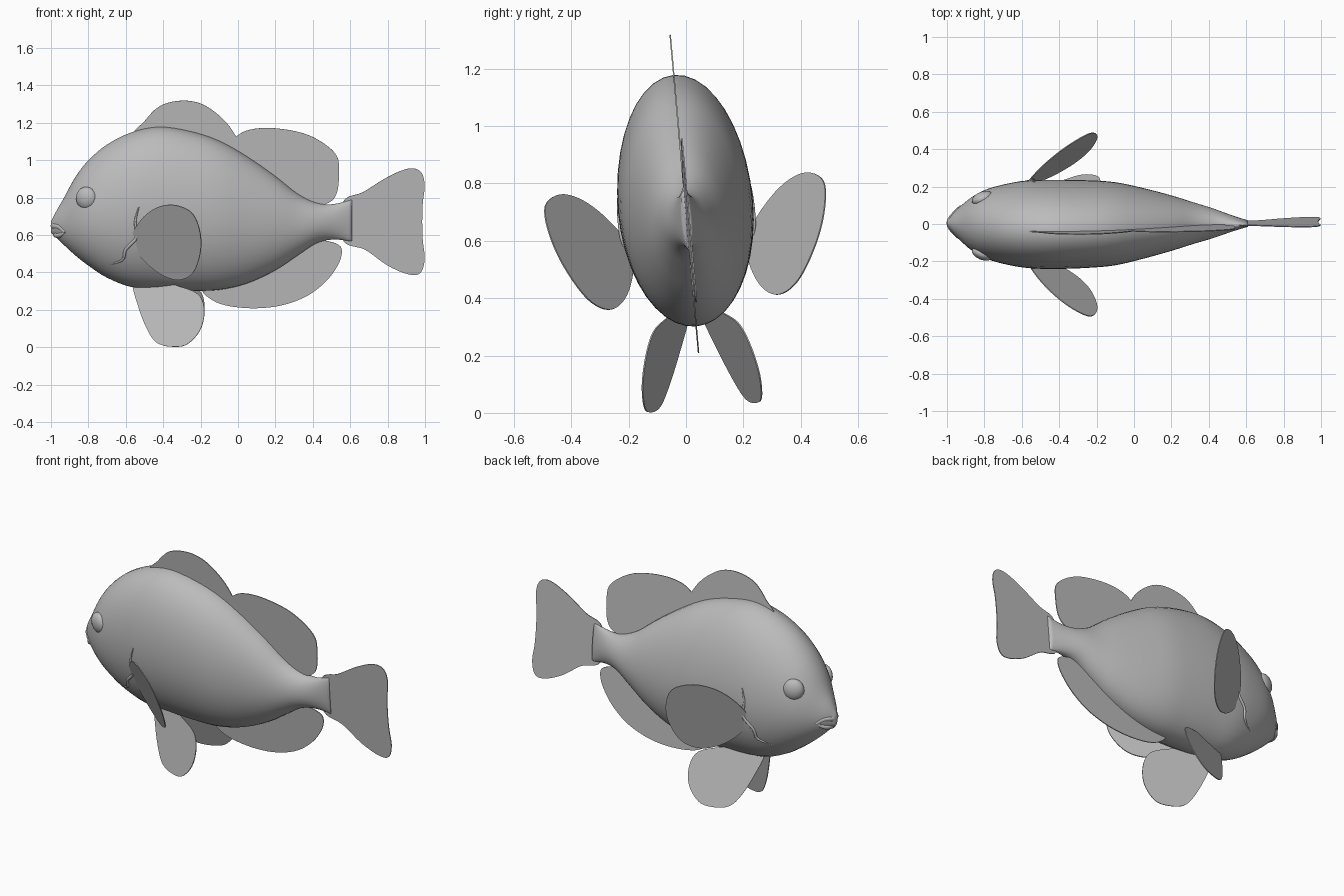
import bpy, bmesh, math
from mathutils import Matrix, Vector

cube = bpy.data.objects.get("Cube")
if cube:
    bpy.data.objects.remove(cube)

# One plain grey for every part
grey = bpy.data.materials.new("plain grey")
grey.use_nodes = True
tone = (0.5, 0.5, 0.5, 1)
grey.diffuse_color = tone
grey.node_tree.nodes["Principled BSDF"].inputs["Base Color"].default_value = tone

# The whole fish leans slightly about its long axis
LEAN = (Matrix.Translation((0, 0, 0.7)) @ Matrix.Rotation(math.radians(5.1), 4, 'X')
        @ Matrix.Translation((0, 0, -0.7)))


def spline(points, steps, closed=False):
    """Smooth path through the points."""
    pts = [Vector(p) for p in points]
    n = len(pts)
    pick = (lambda i: pts[i % n]) if closed else (lambda i: pts[max(0, min(n - 1, i))])
    path = []
    for i in range(n if closed else n - 1):
        a, b, c, d = (pick(i + k) for k in (-1, 0, 1, 2))
        for s in range(steps):
            t = s / steps
            path.append(0.5 * (2 * b + (c - a) * t + (2 * a - 5 * b + 4 * c - d) * t ** 2
                               + (3 * b - a - 3 * c + d) * t ** 3))
    if not closed:
        path.append(pts[-1])
    return path


def add_object(name, data):
    obj = bpy.data.objects.new(name, data)
    bpy.context.collection.objects.link(obj)
    data.materials.append(grey)
    obj.matrix_world = LEAN
    return obj


def finish(name, bm, smooth=True):
    bmesh.ops.recalc_face_normals(bm, faces=bm.faces)
    for face in bm.faces:
        face.smooth = smooth
    mesh = bpy.data.meshes.new(name)
    bm.to_mesh(mesh)
    bm.free()
    return add_object(name, mesh)


# Body stations: x, top, bottom, half width
STATIONS = spline([
    (-1, .67, .61, .012), (-.97, .73, .585, .05), (-.93, .80, .545, .09),
    (-.87, .91, .49, .14), (-.8, 1, .435, .18), (-.7, 1.085, .37, .21),
    (-.57, 1.15, .32, .232), (-.42, 1.18, .307, .236), (-.25, 1.155, .3, .232),
    (-.1, 1.105, .305, .22), (.05, 1.02, .34, .187), (.2, .915, .41, .147),
    (.32, .82, .49, .11), (.42, .772, .555, .08), (.51, .765, .575, .048),
    (.61, .79, .565, .014)], 4)
WAIST = 0.47


def half_width(x, z):
    """Distance from the middle plane to the skin."""
    _, top, bottom, width = min(STATIONS, key=lambda s: abs(s[0] - x))
    middle = bottom + WAIST * (top - bottom)
    h = (z - middle) / ((top if z > middle else bottom) - middle)
    return width * math.sqrt(max(0, 1 - h * h))


# Body lofted from egg-shaped rings
SIDES = 40
bm = bmesh.new()
rings = []
for x, top, bottom, width in STATIONS:
    middle = bottom + WAIST * (top - bottom)
    ring = []
    for k in range(SIDES):
        a = math.tau * k / SIDES
        reach = top - middle if math.sin(a) > 0 else middle - bottom
        ring.append(bm.verts.new((x, width * math.cos(a), middle + reach * math.sin(a))))
    rings.append(ring)
for r, s in zip(rings, rings[1:]):
    for k in range(SIDES):
        j = (k + 1) % SIDES
        bm.faces.new((r[k], r[j], s[j], s[k]))
bm.faces.new(rings[0])
bm.faces.new(rings[-1])
finish("body", bm)


def fin(name, outline, plane=lambda x, z: 0, rise=0):
    """Thin flat fin; plane gives y for each outline point."""
    bm = bmesh.new()
    ring = [bm.verts.new((x, plane(x, z), z + rise))
            for x, z in spline(outline, 5, closed=True)]
    bm.faces.new(ring)
    obj = finish(name, bm, smooth=False)
    sheet = obj.modifiers.new("sheet", 'SOLIDIFY')
    sheet.thickness = 0.005
    sheet.offset = 0
    return obj


# Fins on the middle plane, rooted inside the body
fin("front_dorsal_fin", [
    (-.55, 1.13), (-.5, 1.21), (-.42, 1.29), (-.31, 1.32), (-.2, 1.305), (-.1, 1.24),
    (-.03, 1.16), (0, 1.08), (-.08, 1.03), (-.3, 1.08)])
fin("rear_dorsal_fin", [
    (-.04, 1.07), (0, 1.135), (.08, 1.168), (.2, 1.172), (.35, 1.145), (.46, 1.09),
    (.53, 1.02), (.54, .93), (.53, .83), (.49, .775), (.4, .755), (.28, .79), (.1, .93)])
fin("anal_fin", [
    (-.19, .32), (-.12, .24), (.03, .208), (.2, .215), (.35, .262), (.46, .34),
    (.53, .43), (.555, .5), (.54, .545), (.46, .57), (.38, .57), (.22, .48), (0, .38)])
fin("tail_fin", [
    (.56, .775), (.67, .83), (.8, .91), (.91, .955), (.975, .94), (.998, .87),
    (.988, .77), (.985, .67), (.988, .57), (.998, .47), (.975, .395), (.91, .388),
    (.8, .435), (.68, .52), (.56, .572)], lambda x, z: 0.02 * (x - .56))

# Paired fins, eyes and gill ridges
PECTORAL = [(-.57, .56), (-.53, .66), (-.45, .74), (-.35, .77), (-.25, .735), (-.205, .64),
            (-.2, .52), (-.24, .4), (-.32, .355), (-.42, .385), (-.52, .47)]
PELVIC = [(-.56, .34), (-.53, .2), (-.48, .08), (-.43, .02), (-.35, .004), (-.27, .02),
          (-.2, .1), (-.18, .2), (-.21, .28), (-.31, .32), (-.45, .35)]
GILL = [(-.53, .77), (-.55, .69), (-.54, .61), (-.6, .54), (-.62, .48), (-.72, .445)]


def tube(name, points, radius):
    """Tapered round strip along a path."""
    curve = bpy.data.curves.new(name, 'CURVE')
    curve.dimensions = '3D'
    curve.bevel_depth = radius
    curve.bevel_resolution = 2
    curve.use_fill_caps = True
    strip = curve.splines.new('POLY')
    path = spline(points, 4)
    strip.points.add(len(path) - 1)
    for i, (point, p) in enumerate(zip(strip.points, path)):
        point.co = (*p, 1)
        point.radius = 0.3 + 0.7 * math.sin(math.pi * i / (len(path) - 1))
    strip.use_smooth = True
    return add_object(name, curve)


for side, label in ((-1, "right"), (1, "left")):
    fin(label + "_pectoral_fin", PECTORAL,
        lambda x, z: side * (.215 + .68 * (x + .56) + .37 * (z - .57)), .03)
    fin(label + "_pelvic_fin", PELVIC,
        lambda x, z: side * (.135 + .33 * (x + .37) - .28 * (z - .15)), .012)

    # Flattened eye turned to follow the cheek
    bm = bmesh.new()
    place = (Matrix.Translation((-.81, side * .148, .81))
             @ Matrix.Rotation(side * math.radians(22), 4, 'Z')
             @ Matrix.Diagonal((.06, .035, .061, 1)))
    bmesh.ops.create_uvsphere(bm, u_segments=16, v_segments=10, radius=1, matrix=place)
    finish(label + "_eye", bm)

    tube(label + "_gill_ridge",
         [(x, side * half_width(x, z), z) for x, z in GILL], .009)

# Lips wrapping the snout
for label, z, tip in (("upper", .648, -.985), ("lower", .602, -.972)):
    cheek = half_width(-.93, z)
    tube(label + "_lip",
         [(-.925, -cheek, .62), (-.955, -cheek * .6, z), (tip, 0, z),
          (-.955, cheek * .6, z), (-.925, cheek, .62)], .018)
